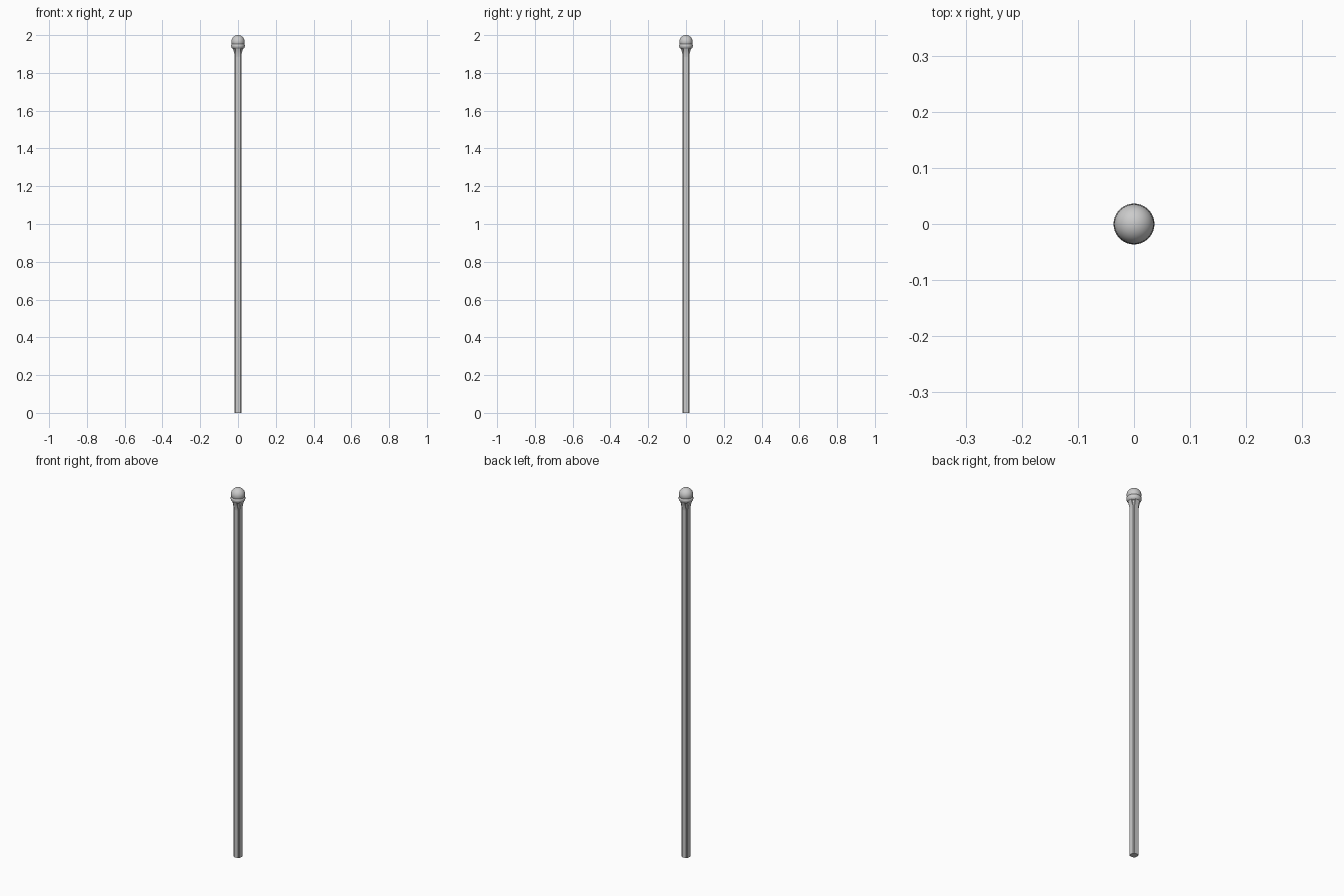
import bpy, bmesh, math

if "Cube" in bpy.data.objects:
    bpy.data.objects.remove(bpy.data.objects["Cube"])

def loft(name, rings, angle=35):
    """Skin a stack of equal-length closed rings and cap both ends."""
    bm = bmesh.new()
    rows = [[bm.verts.new(p) for p in ring] for ring in rings]
    n = len(rows[0])
    for a, b in zip(rows, rows[1:]):
        for i in range(n):
            j = (i + 1) % n
            bm.faces.new((a[i], a[j], b[j], b[i]))
    bm.faces.new(rows[0][::-1])
    bm.faces.new(rows[-1])
    bmesh.ops.recalc_face_normals(bm, faces=bm.faces)
    me = bpy.data.meshes.new(name)
    bm.to_mesh(me)
    bm.free()
    ob = bpy.data.objects.new(name, me)
    bpy.context.collection.objects.link(ob)
    bpy.ops.object.select_all(action='DESELECT')
    ob.select_set(True)
    bpy.context.view_layer.objects.active = ob
    bpy.ops.object.shade_smooth_by_angle(angle=math.radians(angle))
    return ob

def notched_ring(z, r, w):
    """Square bar outline with a notch cut from each corner."""
    quarter = [(r, -w), (r, w), ((r + w) / 2, w), (w, (r + w) / 2)]
    pts = []
    for k in range(4):
        c, s = round(math.cos(k * math.pi / 2)), round(math.sin(k * math.pi / 2))
        pts += [(x * c - y * s, x * s + y * c, z) for x, y in quarter]
    return pts

def round_ring(z, r, n=32):
    return [(r * math.cos(2 * math.pi * i / n), r * math.sin(2 * math.pi * i / n), z)
            for i in range(n)]

# Grooved shaft
loft("shaft", [notched_ring(0, .018, .0125), notched_ring(1.9, .018, .0125)])

# Four ribs flaring out beneath the collar
flare = [(1.885, .018, .012), (1.90, .0195, .012), (1.915, .023, .012), (1.932, .029, .012)]
loft("flared_neck", [notched_ring(*f) for f in flare])

# Rounded collar
collar = [(1.927, .026), (1.930, .031), (1.935, .0345), (1.942, .0365),
          (1.948, .036), (1.953, .033), (1.956, .029)]
loft("collar", [round_ring(z, r) for z, r in collar], 50)

# Ball finial
ball = [(1.965 - .035 * math.cos(a), .035 * math.sin(a))
        for a in [math.radians(70 + 109 * i / 14) for i in range(15)]]
loft("ball_finial", [round_ring(z, max(r, .0006)) for z, r in ball], 50)
